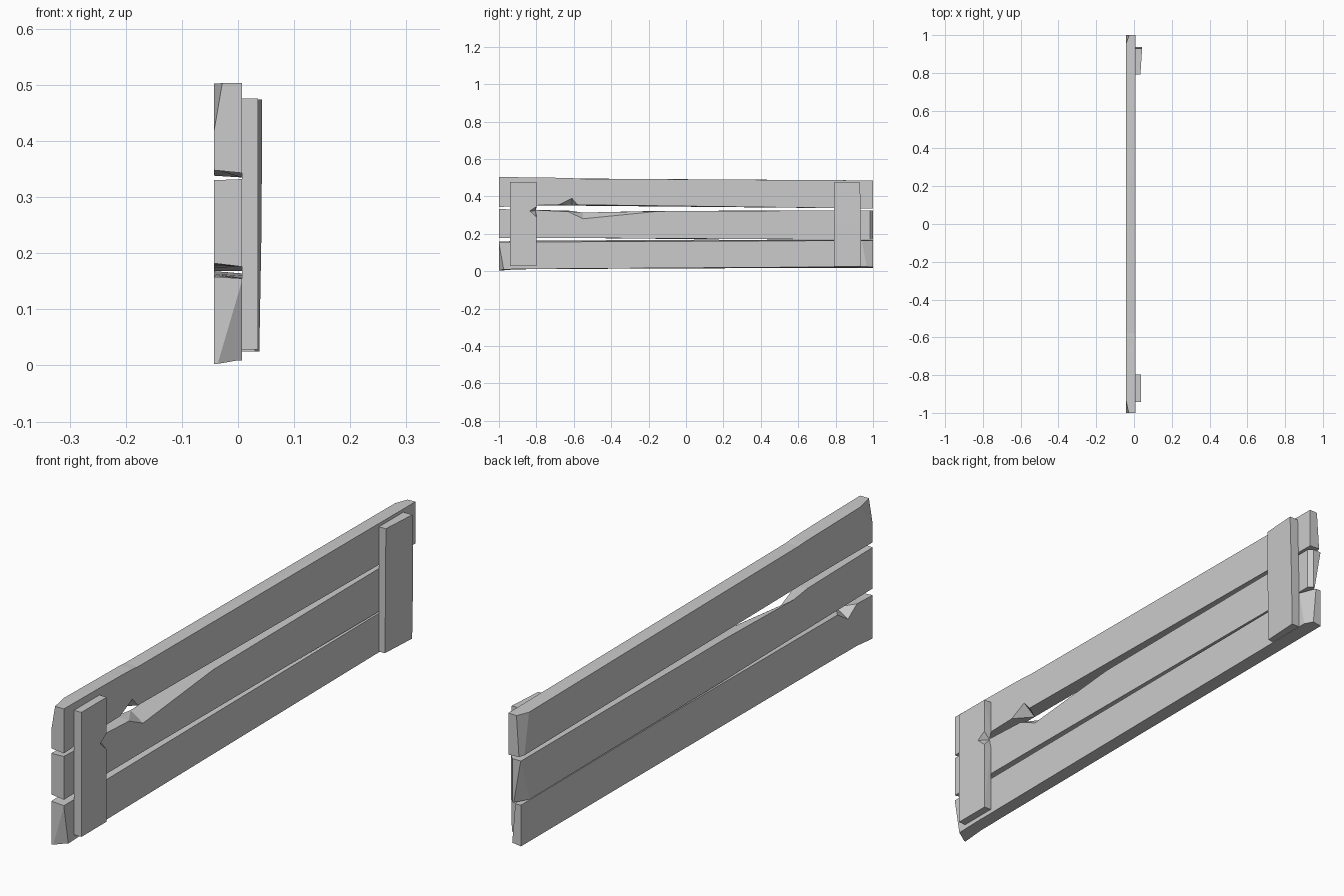
import bpy, bmesh
from mathutils import Vector
from mathutils.geometry import normal


def loft(name, stations, cuts=(), axis="y"):
    """Loft four-cornered sections along an axis, then slice worn corners off.
    Each station is a position followed by four (u, v) corners."""
    bm = bmesh.new()
    rings = []
    for t, *corners in stations:
        rings.append([bm.verts.new((u, t, v) if axis == "y" else (u, v, t))
                      for u, v in corners])
    for a, b in zip(rings, rings[1:]):
        for i in range(4):
            j = (i + 1) % 4
            bm.faces.new((a[i], a[j], b[j], b[i]))
    bm.faces.new(rings[0])
    bm.faces.new(rings[-1])
    bmesh.ops.triangulate(bm, faces=bm.faces[:])
    centre = sum((v.co for v in bm.verts), Vector()) / len(bm.verts)
    for pts in cuts:
        p = [Vector(q) for q in pts]
        n = normal(p)
        if n.dot(centre - p[0]) > 0:
            n = -n
        bmesh.ops.bisect_plane(bm, geom=bm.verts[:] + bm.edges[:] + bm.faces[:],
                               plane_co=p[0], plane_no=n, clear_outer=True)
        bmesh.ops.holes_fill(bm, edges=[e for e in bm.edges if e.is_boundary])
    bmesh.ops.recalc_face_normals(bm, faces=bm.faces[:])
    bmesh.ops.dissolve_limit(bm, angle_limit=0.01, verts=bm.verts[:], edges=bm.edges[:])
    mesh = bpy.data.meshes.new(name)
    bm.to_mesh(mesh)
    bm.free()
    obj = bpy.data.objects.new(name, mesh)
    bpy.context.collection.objects.link(obj)
    return obj


def board(name, rows, cuts=()):
    # rows: y, bottom back z, bottom front z, top front z, top back z
    back, front = -0.043, 0.007
    loft(name, [(y, (back, bb), (front, bf), (front, tf), (back, tb))
                for y, bb, bf, tf, tb in rows], cuts)


# Top board, with a chip in its lower front edge
board("top_board", [
    (-1.00, 0.348, 0.343, 0.503, 0.503),
    (-0.80, 0.350, 0.352, 0.501, 0.500),
    (-0.68, 0.350, 0.355, 0.499, 0.498),
    (-0.61, 0.350, 0.390, 0.497, 0.497),
    (-0.58, 0.350, 0.355, 0.494, 0.495),
    (1.00, 0.338, 0.335, 0.485, 0.483)],
    [[(-0.028, -1, 0.503), (-0.044, -1, 0.41), (-0.043, -0.93, 0.50)],
     [(-0.025, 1, 0.485), (-0.035, 1, 0.34), (-0.043, 0.96, 0.45)]])

# Middle board, with a long split in its upper front edge
board("middle_board", [
    (-1.00, 0.182, 0.176, 0.332, 0.330),
    (-0.80, 0.180, 0.177, 0.326, 0.326),
    (-0.63, 0.178, 0.177, 0.318, 0.324),
    (-0.55, 0.178, 0.177, 0.280, 0.313),
    (-0.15, 0.173, 0.173, 0.320, 0.322),
    (1.00, 0.168, 0.168, 0.325, 0.325)],
    [[(0.007, 0.985, 0.33), (0.007, 0.985, 0.17), (-0.01, 1, 0.25)],
     [(-0.043, 1, 0.33), (-0.043, 0.96, 0.20), (-0.02, 1, 0.20)]])

# Bottom board, with a chip in its upper back edge
board("bottom_board", [
    (-1.00, 0.002, 0.008, 0.155, 0.158),
    (-0.91, 0.010, 0.011, 0.155, 0.161),
    (-0.86, 0.010, 0.012, 0.155, 0.125),
    (-0.80, 0.011, 0.012, 0.156, 0.163),
    (0.08, 0.015, 0.018, 0.160, 0.168),
    (1.00, 0.018, 0.024, 0.164, 0.166)],
    [[(0.007, -1, 0.15), (-0.037, -1, 0.0), (0.007, -0.975, 0.01)],
     [(0.007, 0.94, 0.16), (0.007, 0.965, 0.03), (-0.015, 1, 0.10)]])

# Cross battens: the near one is chipped, the far one is slightly wedge-shaped
loft("near_batten", [
    (z, (0.007, -0.942), (0.036, -0.942), (0.036, yf), (0.007, yb))
    for z, yf, yb in [(0.028, -0.798, -0.798), (0.290, -0.800, -0.798),
                      (0.322, -0.835, -0.805), (0.345, -0.800, -0.798),
                      (0.476, -0.798, -0.798)]], axis="z")
loft("far_batten", [
    (0.025, (0.007, 0.792), (0.030, 0.792), (0.038, 0.936), (0.007, 0.936)),
    (0.250, (0.007, 0.792), (0.033, 0.792), (0.042, 0.936), (0.007, 0.936)),
    (0.474, (0.007, 0.792), (0.034, 0.792), (0.043, 0.930), (0.007, 0.930))],
    axis="z")
